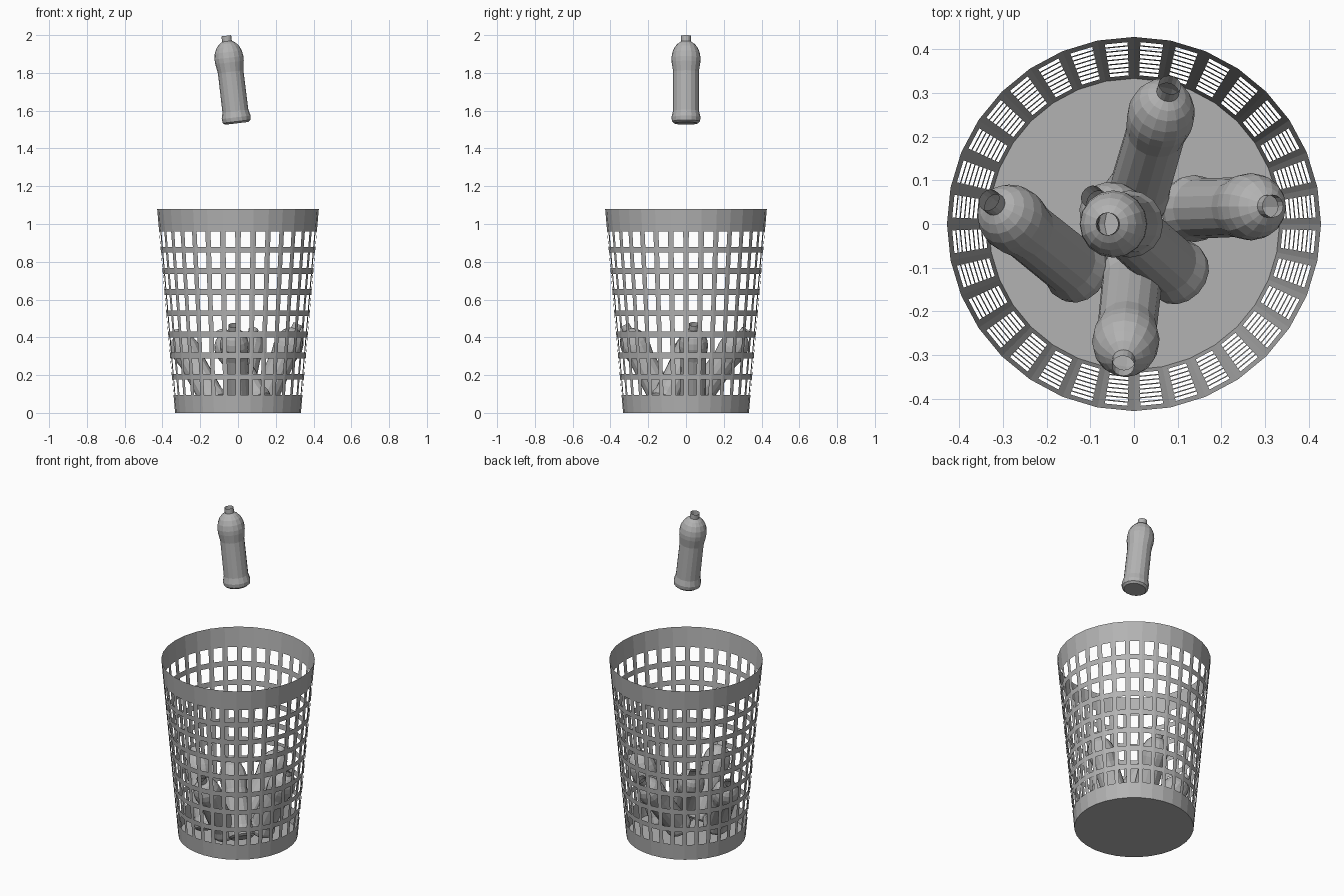
import bpy, bmesh, math
from mathutils import Vector

cube = bpy.data.objects.get("Cube")
if cube:
    bpy.data.objects.remove(cube, do_unlink=True)

# One shared grey plastic
grey = bpy.data.materials.new("grey_plastic")
grey.use_nodes = True
colour = (0.45, 0.45, 0.45, 1)
grey.diffuse_color = colour
grey.node_tree.nodes["Principled BSDF"].inputs["Base Color"].default_value = colour


def make_object(name, bm):
    mesh = bpy.data.meshes.new(name)
    bm.to_mesh(mesh)
    bm.free()
    mesh.materials.append(grey)
    obj = bpy.data.objects.new(name, mesh)
    bpy.context.collection.objects.link(obj)
    return obj


# Basket: tapered thin wall with a grid of openings centred on each facet
SIDES, ROWS = 32, 8
BASE_R, RIM_R, HEIGHT = 0.333, 0.428, 1.08
FIRST, PITCH, GAP, BAR = 0.095, 0.112, 0.081, 0.18


def wall_point(side, fraction, z):
    r = BASE_R + (RIM_R - BASE_R) * z / HEIGHT
    a, b = (Vector((math.cos(t), math.sin(t), 0)) * r
            for t in (math.tau * side / SIDES, math.tau * (side + 1) / SIDES))
    return a.lerp(b, fraction) + Vector((0, 0, z))


def build_basket():
    levels = [0]
    for row in range(ROWS):
        levels += [FIRST + row * PITCH, FIRST + row * PITCH + GAP]
    levels.append(HEIGHT)
    columns = [0, BAR, 1 - BAR, 1]
    bm = bmesh.new()
    for side in range(SIDES):
        for col in range(len(columns) - 1):
            for row in range(len(levels) - 1):
                if col == 1 and row % 2 == 1:
                    continue
                f0, f1 = columns[col:col + 2]
                z0, z1 = levels[row:row + 2]
                corners = ((f0, z0), (f1, z0), (f1, z1), (f0, z1))
                bm.faces.new([bm.verts.new(wall_point(side, f, z)) for f, z in corners])
    bmesh.ops.remove_doubles(bm, verts=bm.verts, dist=0.0005)
    make_object("basket_wall", bm)

    floor = bmesh.new()
    bmesh.ops.create_circle(floor, cap_ends=True, segments=SIDES, radius=BASE_R)
    bmesh.ops.reverse_faces(floor, faces=floor.faces)
    make_object("basket_floor", floor)


# Bottle: lathed outline (radius, height) with a closed base and open neck
OUTLINE = [(0.062, 0), (0.074, 0.010), (0.077, 0.032), (0.069, 0.065),
           (0.068, 0.275), (0.076, 0.325), (0.077, 0.350), (0.072, 0.380),
           (0.060, 0.407), (0.044, 0.425), (0.026, 0.437), (0.026, 0.467)]
BOTTLE_SIDES = 16


def build_bottle(name, base, tip):
    bm = bmesh.new()
    rings = []
    for r, z in OUTLINE:
        rings.append([bm.verts.new((r * math.cos(math.tau * i / BOTTLE_SIDES),
                                    r * math.sin(math.tau * i / BOTTLE_SIDES), z))
                      for i in range(BOTTLE_SIDES)])
    bm.faces.new(reversed(rings[0]))
    for low, high in zip(rings, rings[1:]):
        for i in range(BOTTLE_SIDES):
            j = (i + 1) % BOTTLE_SIDES
            bm.faces.new((low[i], low[j], high[j], high[i]))
    obj = make_object(name, bm)
    axis = Vector(tip) - Vector(base)
    obj.rotation_euler = Vector((0, 0, 1)).rotation_difference(axis).to_euler()
    obj.location = base


build_basket()

# Bottles by base centre and neck end
build_bottle("falling_bottle", (-0.006, 0, 1.533), (-0.062, 0, 1.997))
build_bottle("back_bottle", (0.004, 0.052, 0.065), (0.082, 0.318, 0.44))
build_bottle("left_side_bottle", (0.125, 0.035, 0.045), (0.318, 0.041, 0.47))
build_bottle("right_side_bottle", (-0.12, -0.115, 0.05), (-0.332, 0.055, 0.43))
build_bottle("front_bottle", (-0.002, -0.11, 0.05), (-0.025, -0.325, 0.465))
build_bottle("middle_bottle", (0.11, -0.12, 0.055), (-0.098, 0.064, 0.43))
